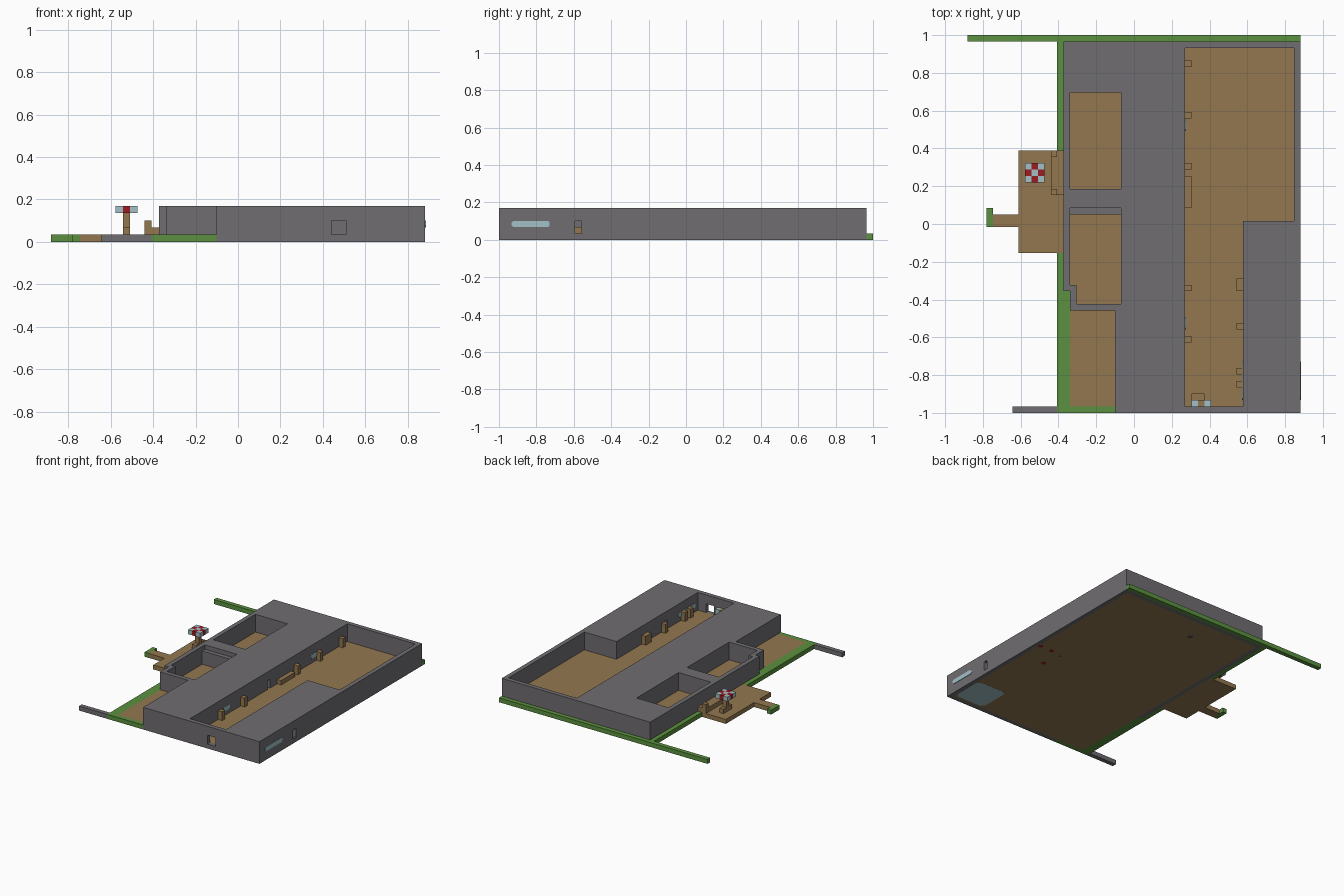
import bpy, bmesh
from mathutils import Vector

if "Cube" in bpy.data.objects:
    bpy.data.objects.remove(bpy.data.objects["Cube"], do_unlink=True)

U = 2 / 59                      # one grid cell
CENTRE = Vector((26, 29.5, 0))  # grid point placed at the origin


def material(name, rgb):
    m = bpy.data.materials.new(name)
    m.use_nodes = True
    m.diffuse_color = (*rgb, 1)
    m.node_tree.nodes["Principled BSDF"].inputs["Base Color"].default_value = (*rgb, 1)
    return m


STONE = material("stone grey", (.16, .153, .165))
SAND = material("sand brown", (.29, .185, .078))
GRASS = material("grass green", (.105, .28, .05))
GLASS = material("pale blue", (.36, .53, .57))
RED = material("red", (.32, .012, .016))
SLATE = material("slate blue", (.06, .075, .13))


def prism(name, outline, z0, z1, mat, axis="z"):
    """Extrude a grid outline; with axis x the outline is in y and z."""
    bm = bmesh.new()
    order = (lambda a, b, c: (a, b, c)) if axis == "z" else (lambda a, b, c: (c, a, b))
    verts = [bm.verts.new((Vector(order(a, b, z0)) - CENTRE) * U) for a, b in outline]
    face = bm.faces.new(verts)
    grown = bmesh.ops.extrude_face_region(bm, geom=[face])["geom"]
    shift = Vector(order(0, 0, z1 - z0)) * U
    bmesh.ops.translate(bm, vec=shift, verts=[v for v in grown if isinstance(v, bmesh.types.BMVert)])
    bmesh.ops.recalc_face_normals(bm, faces=bm.faces)
    mesh = bpy.data.meshes.new(name)
    bm.to_mesh(mesh)
    bm.free()
    mesh.materials.append(mat)
    obj = bpy.data.objects.new(name, mesh)
    bpy.context.scene.collection.objects.link(obj)
    return obj


def rect(x0, x1, y0, y1):
    return [(x0, y0), (x1, y0), (x1, y1), (x0, y1)]


def chamfered(x0, x1, y0, y1, c):
    return [(x0 + c, y0), (x1 - c, y0), (x1, y0 + c), (x1, y1 - c),
            (x1 - c, y1), (x0 + c, y1), (x0, y1 - c), (x0, y0 + c)]


def box(name, x0, x1, y0, y1, z0, z1, mat):
    return prism(name, rect(x0, x1, y0, y1), z0, z1, mat)


# Walls: one solid block with rooms and doorways cut out
walls = prism("walls", [(23, 0), (52, 0), (52, 58), (15, 58), (15, 19), (16, 19), (16, 16), (23, 16)],
              1, 5, STONE)
cutters = [
    prism("hall_cutter", [(34, 1), (43, 1), (43, 30), (51, 30), (51, 57), (34, 57)], .5, 6, STONE),
    prism("small_room_cutter", [(17, 17), (24, 17), (24, 31), (16, 31), (16, 20), (17, 20)], .5, 6, STONE),
    box("back_room_cutter", 16, 24, 35, 50, .5, 6, STONE),
    box("ledge_cutter", 16, 24, 30.5, 32, 4, 6, STONE),
    box("front_door_cutter", 39, 41, -1, 1.5, .6, 3, STONE),
    box("side_door_cutter", 42.5, 53, 12, 13, .6, 3, STONE),
    box("hall_niche_cutter", 33, 34.5, 28.5, 29.5, .6, 3, STONE),
]
for cutter in cutters:
    cutter.hide_render = True
    mod = walls.modifiers.new(cutter.name, "BOOLEAN")
    mod.operation, mod.solver, mod.object = "DIFFERENCE", "EXACT", cutter
graph = bpy.context.evaluated_depsgraph_get()
finished = bpy.data.meshes.new_from_object(walls.evaluated_get(graph))
walls.modifiers.clear()
walls.data = finished
for cutter in cutters:
    bpy.data.objects.remove(cutter, do_unlink=True)

# Base layer: sand floor with a stone rim
prism("floor", [(16, 1), (51, 1), (51, 57), (16, 57)], 0, 1, SAND)
for name, area in (("front_rim", (23, 52, 0, 1)), ("left_rim", (51, 52, 1, 57)),
                   ("back_rim", (15, 52, 57, 58)), ("right_rim", (15, 16, 19, 57)),
                   ("front_kerb", (7, 14, 0, 1))):
    box(name, *area, 0, 1, STONE)

# Grass borders
prism("front_grass", [(14, 0), (23, 0), (23, 1), (16, 1), (16, 19), (15, 19), (15, 25), (14, 25)], 0, 1, GRASS)
box("side_grass", 14, 15, 41, 58, 0, 1, GRASS)
box("back_grass", 0, 52, 58, 59, 0, 1, GRASS)
box("path_grass", 3, 4, 29, 32, 0, 1, GRASS)

# Terrace with path and counter
box("terrace", 8, 15, 25, 41, 0, 1, SAND)
box("path", 4, 8, 29, 31, 0, 1, SAND)
box("counter", 14, 15, 34, 41, 1, 2, SAND)
box("counter_low", 13, 14, 35, 40, 1, 2, SAND)
for y in (34, 40):
    box("counter_post", 13, 14, y, y + 1, 1, 3, SAND)

# Parasol with a checked canopy
box("parasol_base", 10, 11, 36, 39, 1, 2, SAND)
box("parasol_post", 10, 11, 37, 38, 2, 4, SAND)
for i in range(3):
    for j in range(3):
        box("canopy_panel", 9 + i, 10 + i, 36 + j, 37 + j, 4, 5, RED if (i + j) % 2 else GLASS)

# Hall furniture along both long walls
for y in (11, 19, 38, 46, 54):
    box("right_stand", 34, 35, y, y + 1, 1, 3, SAND)
box("bench", 34, 35, 32, 37, 1, 2, SAND)
for y, length in ((4, 1), (6, 1), (13, 1), (19, 2)):
    box("left_stand", 42, 43, y, y + length, 1, 3, SAND)
box("side_door_step", 43, 44, 12, 13, 1, 2, SAND)

# Desk and seats by the entrance
box("desk", 35, 37, 2, 3, 1, 2, SAND)
box("desk_back", 36, 37, 1, 2, 1, 3, SAND)
for x in (35, 37):
    box("seat", x, x + 1, 1, 2, 1, 3, GLASS)

# Windows of the pool block and hall
T = .12
for name, x, y0, y1 in (("outer_window", 52, 2, 8), ("inner_window", 43 - T, 2, 8),
                        ("hall_window", 34, 13, 15), ("hall_window", 34, 44, 46)):
    prism(name, chamfered(y0, y1, 2, 3, .25), x, x + T, GLASS, "x")

# Inlays on the underside
prism("pool_inlay", chamfered(43.5, 51, 1.5, 9, .8), -.02, .1, GLASS)
for x, y, r in ((50.5, 28.5, .5), (47.5, 28.5, .5), (45.5, 23.5, .5), (44.8, 28, .25)):
    prism("red_inlay", chamfered(x - r, x + r, y - r, y + r, r / 2), -.02, .1, RED)
prism("slate_inlay", chamfered(28.7, 29.7, 51, 52, .25), -.02, .1, SLATE)
